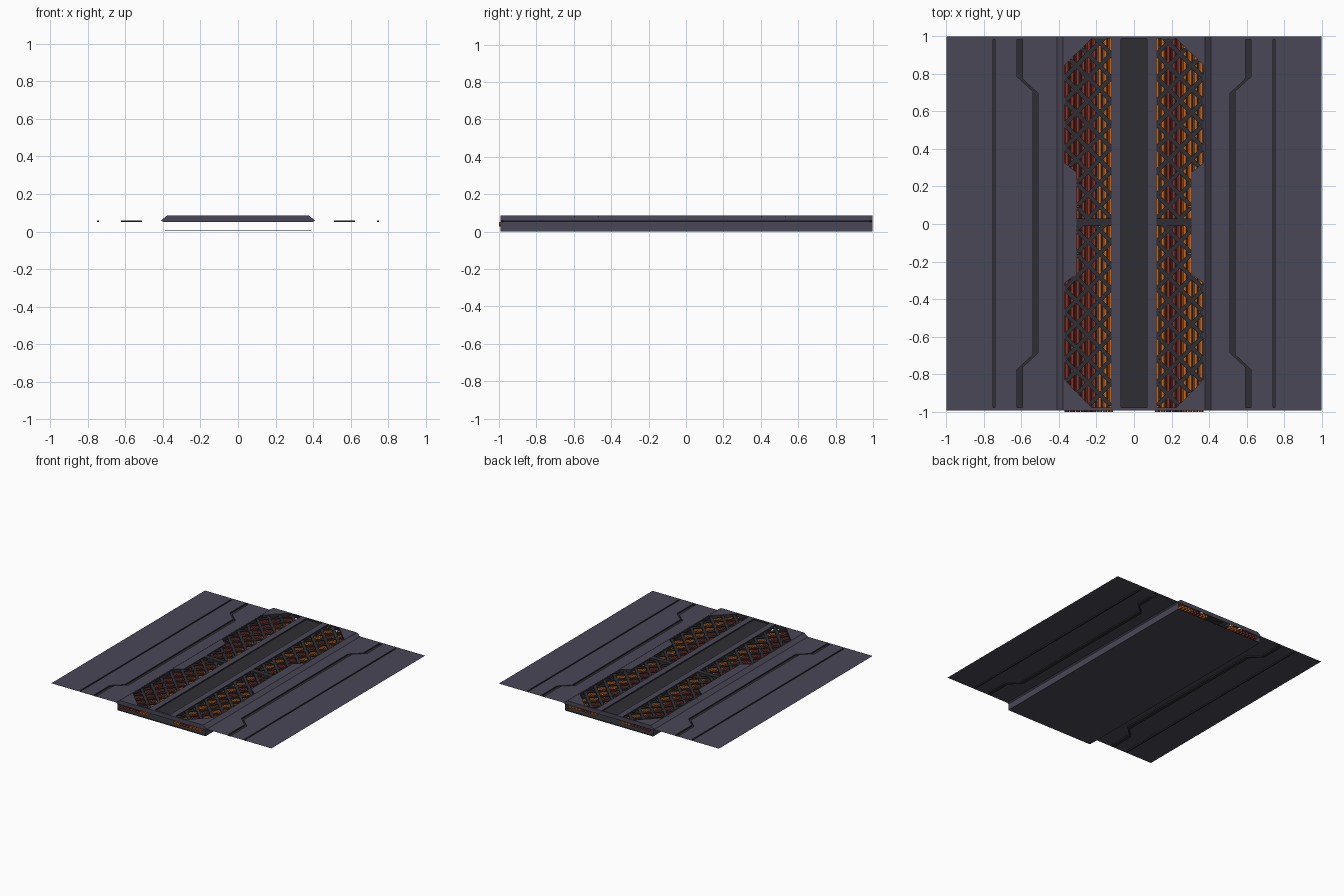
import bpy, bmesh, math

if "Cube" in bpy.data.objects:
    bpy.data.objects.remove(bpy.data.objects["Cube"])

def material(name, rgb):
    m = bpy.data.materials.new(name)
    m.diffuse_color = (*rgb, 1)
    m.use_nodes = True
    m.node_tree.nodes["Principled BSDF"].inputs["Base Color"].default_value = m.diffuse_color
    return m

PANEL = material("slate panel", (0.066, 0.063, 0.094))
DARK = material("dark metal", (0.028, 0.028, 0.034))
RED = material("red cable", (0.22, 0.035, 0.025))
ORANGE = material("orange cable", (0.55, 0.13, 0.015))

Y0, Y1 = -0.992, 0.998          # panel ends
SHEET, TOP = 0.06, 0.085        # side sheet and raised deck heights

def finish(name, bm, mats):
    me = bpy.data.meshes.new(name)
    bm.to_mesh(me)
    bm.free()
    for m in mats:
        me.materials.append(m)
    ob = bpy.data.objects.new(name, me)
    bpy.context.collection.objects.link(ob)
    return ob

def rect(x0, x1, y0, y1):
    return [(x0, y0), (x1, y0), (x1, y1), (x0, y1)]

def flip(points, s):
    return [(s * x, y) for x, y in points]

def sheet(name, outer, grooves, openings, z, depth, open_depth):
    """Flat sheet with sunken dark grooves and walled openings."""
    bm = bmesh.new()
    edges, loops = [], []
    for pts in [outer] + grooves + openings:
        vs = [bm.verts.new((x, y, z)) for x, y in pts]
        edges += [bm.edges.new((vs[i], vs[(i + 1) % len(vs)])) for i in range(len(vs))]
        loops.append(vs)
    bmesh.ops.triangle_fill(bm, use_beauty=True, edges=edges, normal=(0, 0, 1))
    bm.normal_update()
    for f in bm.faces:
        if f.normal.z < 0:
            f.normal_flip()
    for k, vs in enumerate(loops[1:]):
        groove = k < len(grooves)
        d = depth if groove else open_depth
        low = [bm.verts.new((v.co.x, v.co.y, z - d)) for v in vs]
        n = len(vs)
        area = sum(vs[i].co.x * vs[(i + 1) % n].co.y - vs[(i + 1) % n].co.x * vs[i].co.y
                   for i in range(n))
        new = []
        for i in range(n):
            j = (i + 1) % n
            q = [vs[i], vs[j], low[j], low[i]]
            new.append(bm.faces.new(q if area > 0 else q[::-1]))
        if groove:
            new.append(bm.faces.new(low if area > 0 else low[::-1]))
        for f in new:
            f.material_index = 1
    return finish(name, bm, [PANEL, DARK])

def box(bm, corners, z0, z1):
    lo = [bm.verts.new((x, y, z0)) for x, y in corners]
    hi = [bm.verts.new((x, y, z1)) for x, y in corners]
    bm.faces.new(lo[::-1])
    bm.faces.new(hi)
    for i in range(len(lo)):
        j = (i + 1) % len(lo)
        bm.faces.new((lo[i], lo[j], hi[j], hi[i]))

# Jogged groove outline built from its centre line
def jog_groove(w=0.014):
    a, b = 0.608, 0.525
    path = [(a, -0.977), (a, -0.768), (b, -0.692), (b, 0.702), (a, 0.778), (a, 0.982)]
    k = w * 0.4
    shift = [0, k, k, -k, -k, 0]
    right = [(x + w, y - d) for (x, y), d in zip(path, shift)]
    left = [(x - w, y + d) for (x, y), d in zip(path, shift)]
    return right + left[::-1]

# Side sheets with grooves
for s, side in ((-1, "left"), (1, "right")):
    sheet(side + "_side_sheet", flip(rect(0.41, 0.998, Y0, Y1), s),
          [flip(jog_groove(), s), flip(rect(0.740, 0.751, -0.977, 0.982), s)],
          [], SHEET, 0.01, 0)

# Raised deck with centre groove and four grate openings
upper = [(0.12, 0.03), (0.305, 0.03), (0.305, 0.275), (0.37, 0.325),
         (0.37, 0.845), (0.225, 0.988), (0.12, 0.988)]
lower = [(0.12, -0.978), (0.225, -0.978), (0.37, -0.83), (0.37, -0.315),
         (0.305, -0.265), (0.305, -0.01), (0.12, -0.01)]
holes = [flip(p, s) for s in (-1, 1) for p in (upper, lower)]
sheet("raised_deck", rect(-0.378, 0.378, Y0, Y1),
      [rect(-0.07, 0.07, -0.977, 0.988)], holes, TOP, 0.01, 0.025)

# Deck slopes and end caps
bm = bmesh.new()
ring = []
for y in (Y0, Y1):
    ring.append([bm.verts.new((x, y, z)) for x, z in
                 ((-0.41, SHEET), (-0.378, TOP), (0.378, TOP), (0.41, SHEET),
                  (0.40, 0.052), (-0.40, 0.052))])
a, b = ring
bm.faces.new(a[::-1])
bm.faces.new(b)
for i in (0, 2):
    bm.faces.new((a[i], a[i + 1], b[i + 1], b[i]))
bmesh.ops.recalc_face_normals(bm, faces=bm.faces[:])
finish("deck_slopes_and_ends", bm, [PANEL])

# Open-ended trough below the deck
bm = bmesh.new()
prof = [(-0.41, SHEET), (-0.40, 0.052), (-0.40, 0), (0.40, 0), (0.40, 0.052), (0.41, SHEET)]
a, b = [[bm.verts.new((x, y, z)) for x, z in prof] for y in (Y0, Y1)]
for i in range(5):
    bm.faces.new((a[i], a[i + 1], b[i + 1], b[i]))
bm.normal_update()
for f in bm.faces:              # outward normals
    c = f.calc_center_median()
    if f.normal.x * c.x + f.normal.z * (c.z - 0.05) < 0:
        f.normal_flip()
finish("trough", bm, [PANEL])

# Diamond grate bars clipped to each opening
def chords(poly, sgn, c):
    """Pairs of y where the line x + sgn*y = c crosses the polygon."""
    hits = []
    for (x0, y0), (x1, y1) in zip(poly, poly[1:] + poly[:1]):
        d0, d1 = x0 + sgn * y0 - c, x1 + sgn * y1 - c
        if (d0 < 0) != (d1 < 0):
            hits.append(y0 + (y1 - y0) * d0 / (d0 - d1))
    hits.sort()
    return zip(hits[::2], hits[1::2])

W = 0.0115
for s, side in ((-1, "left"), (1, "right")):
    bm = bmesh.new()
    for poly in (upper, lower):
        for sgn in (-1, 1):
            for k in range(-12, 13):
                c = k * 0.125 + 0.12 + sgn * 0.03
                for ya, yb in chords(poly, sgn, c):
                    if yb - ya < 0.01:
                        continue
                    o = W * 1.414
                    pts = [(c - sgn * ya - o, ya), (c - sgn * ya + o, ya),
                           (c - sgn * yb + o, yb), (c - sgn * yb - o, yb)]
                    z = 0.069 + 0.0005 * sgn
                    box(bm, flip(pts, s), z, z + 0.01)
    # cross bar between the two grates
    box(bm, flip(rect(0.12, 0.305, -0.01, 0.03), s), 0.08, 0.0865)
    bmesh.ops.recalc_face_normals(bm, faces=bm.faces[:])
    finish(side + "_grate", bm, [DARK])

# Cables running through the trough
def cable(x, mat, name, r=0.0135, n=6):
    bm = bmesh.new()
    a, b = [[bm.verts.new((x + r * math.cos(math.tau * i / n), y,
                           0.04 + r * math.sin(math.tau * i / n))) for i in range(n)]
            for y in (-1.0, 0.995)]
    for i in range(n):
        j = (i + 1) % n
        bm.faces.new((a[j], a[i], b[i], b[j]))
    bmesh.ops.recalc_face_normals(bm, faces=bm.faces[:])
    finish(name, bm, [mat])

for i in range(9):
    x = 0.125 + i * 0.029
    cable(-x, ORANGE if i < 3 else RED, f"left_cable_{i}")
    cable(x, RED if 2 <= i <= 4 else ORANGE, f"right_cable_{i}")

# Dark lining on the trough floor
bm = bmesh.new()
box(bm, rect(-0.39, 0.39, Y0 + 0.002, Y1 - 0.002), 0.002, 0.006)
finish("trough_lining", bm, [DARK])
